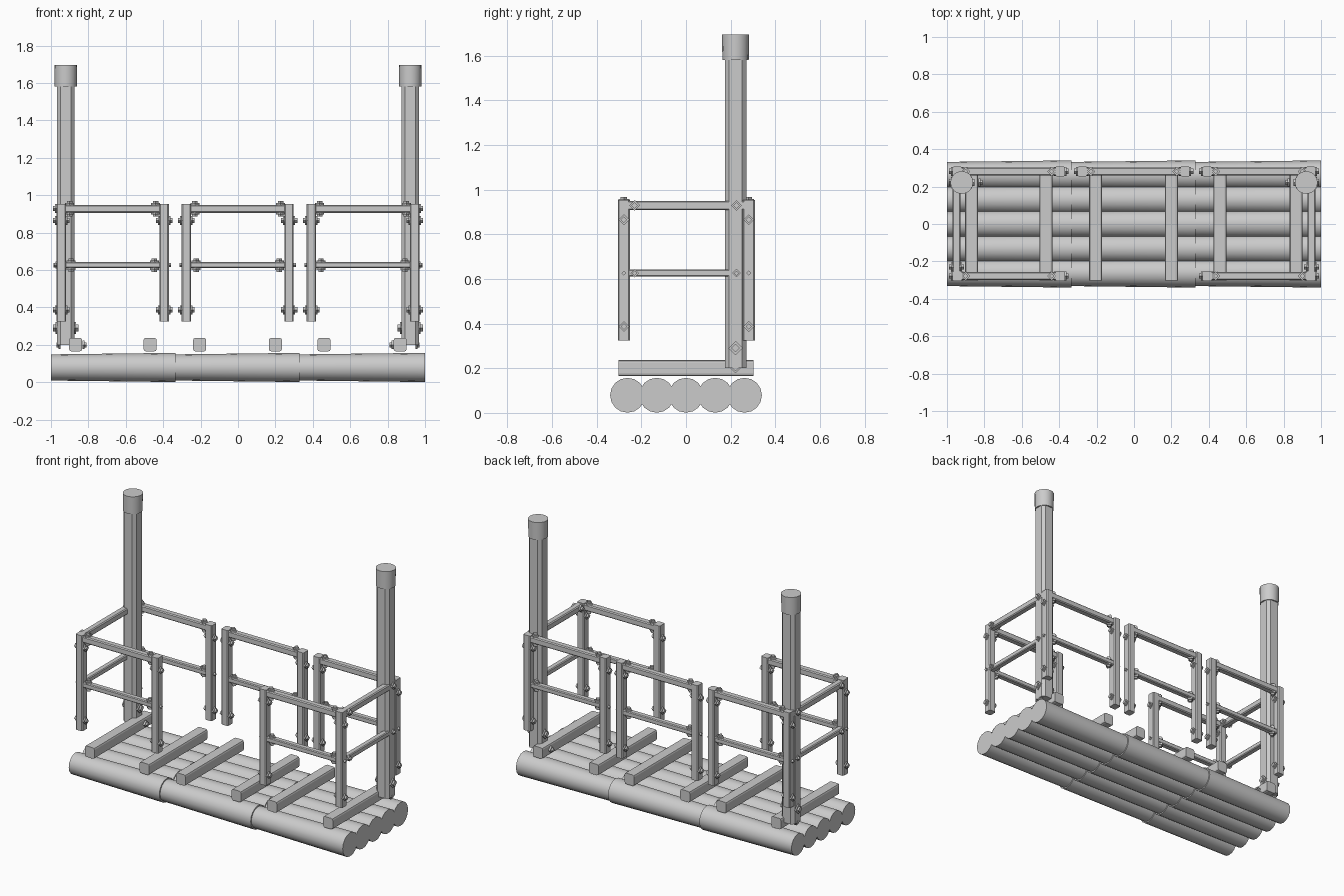
import bpy, bmesh, math
from mathutils import Matrix, Vector

if "Cube" in bpy.data.objects:
    bpy.data.objects.remove(bpy.data.objects["Cube"])


def make(name, bm, smooth=False):
    me = bpy.data.meshes.new(name)
    bmesh.ops.recalc_face_normals(bm, faces=bm.faces)
    bm.to_mesh(me)
    bm.free()
    ob = bpy.data.objects.new(name, me)
    bpy.context.collection.objects.link(ob)
    if smooth:
        bpy.context.view_layer.objects.active = ob
        ob.select_set(True)
        bpy.ops.object.shade_smooth_by_angle(angle=math.radians(40))
        ob.select_set(False)
    return ob


def beam(name, x, y, z, bevel=0.006, axis=2, segs=1):
    """Timber between (lo, hi) ranges, with its long edges chamfered."""
    lo, hi = Vector((x[0], y[0], z[0])), Vector((x[1], y[1], z[1]))
    bm = bmesh.new()
    bmesh.ops.create_cube(bm, size=1)
    for v in bm.verts:
        v.co = (lo + hi) / 2 + v.co * (hi - lo)
    edges = [e for e in bm.edges
             if abs((e.verts[0].co - e.verts[1].co).normalized()[axis]) > 0.9]
    bmesh.ops.bevel(bm, geom=edges, offset=bevel, segments=segs,
                    profile=0.5, affect='EDGES')
    return make(name, bm)


def bolt(name, centre, axis, half, r=0.024):
    """Through bolt: a diamond plate and a small nut on both ends."""
    rot = {'x': Matrix.Rotation(math.pi / 2, 4, 'Y'), 'z': Matrix.Identity(4)}[axis]
    bm = bmesh.new()
    for s in (-1, 1):
        for rad, a, b in ((r, -0.004, 0.008), (r * 0.6, 0.008, 0.019)):
            mid = Matrix.Translation((0, 0, s * (half + (a + b) / 2)))
            bmesh.ops.create_cone(
                bm, cap_ends=True, segments=4, radius1=rad, radius2=rad, depth=b - a,
                matrix=Matrix.Translation(centre) @ rot @ mid)
    return make(name, bm)


def rod(name, centre, axis_rot, r1, r2, depth, sides):
    bm = bmesh.new()
    bmesh.ops.create_cone(bm, cap_ends=True, segments=sides, radius1=r1, radius2=r2,
                          depth=depth, matrix=Matrix.Translation(centre) @ axis_rot)
    return make(name, bm, True)


# Deck: five rows of tapered logs laid end to end in three lengths
along_x = Matrix.Rotation(math.pi / 2, 4, 'Y')
for j in range(5):
    y = (j - 2) * 0.131
    for a, b in ((-1, -0.335), (-0.335, 0.33), (0.33, 1)):
        rod("deck_log", ((a + b) / 2, y, 0.079), along_x, 0.070, 0.078, b - a, 16)

# Cross beams floating just above the logs
for x in (-0.868, -0.47, -0.205, 0.2, 0.46, 0.867):
    beam("cross_beam", (x - 0.035, x + 0.035), (-0.303, 0.303), (0.165, 0.237),
         0.012, 1, 2)


# Railing frame parallel to x
def rail_frame(x0, x1, y):
    w = 0.025
    for x, s in ((x0, 1), (x1, -1)):
        beam("rail_post", (x - w, x + w), (y - 0.027, y + 0.027), (0.325, 0.953))
        for z in (0.865, 0.387):
            bolt("post_bolt", (x, y, z), 'x', w)
        bolt("top_rail_bolt", (x + s * 0.045, y, 0.927), 'z', 0.022)
        bolt("mid_rail_bolt", (x + s * 0.052, y, 0.626), 'z', 0.017)
        bolt("mid_rail_end_bolt", (x, y, 0.626), 'x', w - 0.008, 0.018)
    beam("top_rail", (x0 - 0.02, x1 + 0.02), (y - 0.022, y + 0.022),
         (0.906, 0.948), 0.006, 0)
    beam("mid_rail", (x0, x1), (y - 0.019, y + 0.019), (0.61, 0.643), 0.005, 0)


for x0, x1, y in ((-0.945, -0.395, 0.281), (-0.276, 0.273, 0.281), (0.392, 0.945, 0.281),
                  (-0.945, -0.395, -0.278), (0.392, 0.945, -0.278)):
    rail_frame(x0, x1, y)

for s in (-1, 1):
    # Tall end posts with round caps
    px, py = s * 0.921, 0.222
    beam("tall_post", (px - 0.048, px + 0.048), (py - 0.048, py + 0.048),
         (0.2, 1.64), 0.019)
    rod("tall_post_cap", (px, py, 1.638), Matrix.Identity(4), 0.059, 0.061, 0.115, 16)
    bolt("tall_post_bolt", (px, py, 0.29), 'x', 0.048, 0.032)
    bolt("beam_bolt", (s * 0.89, py, 0.2), 'x', 0.062, 0.022)

    # Side rails joining the front corner post to the tall post
    sx = s * 0.949
    beam("side_top_rail", (sx - 0.021, sx + 0.021), (-0.26, 0.30), (0.908, 0.95),
         0.006, 1)
    beam("side_mid_rail", (sx - 0.019, sx + 0.019), (-0.26, 0.24), (0.61, 0.643),
         0.005, 1)
    for y in (-0.23, 0.226):
        bolt("side_top_bolt", (sx, y, 0.929), 'x', 0.021)
        bolt("side_mid_bolt", (sx, y, 0.626), 'x', 0.019, 0.019)
